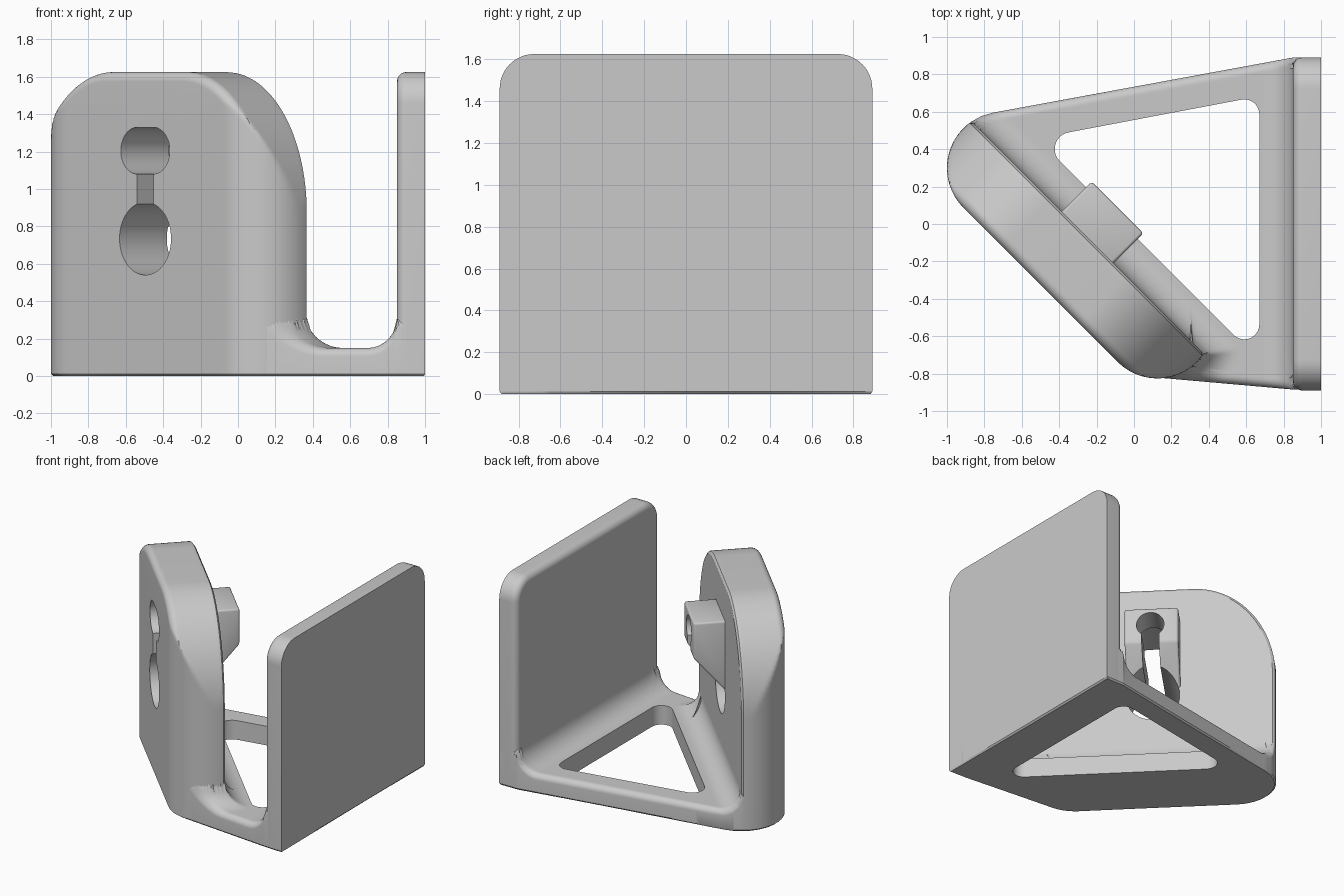
import bpy, bmesh, math
from mathutils import Vector

cube = bpy.data.objects.get("Cube")
if cube:
    bpy.data.objects.remove(cube, do_unlink=True)

GREY = (0.59, 0.59, 0.59, 1)
mat = bpy.data.materials.new("plain grey")
mat.use_nodes = True
mat.diffuse_color = GREY
mat.node_tree.nodes["Principled BSDF"].inputs["Base Color"].default_value = GREY

R2 = math.sqrt(2)
TOP, FLOOR, FILLET, END_R = 1.625, 0.15, 0.16, 0.3
U_LO, U_HI, V_MID = -0.707, 0.46, -0.283      # centres of the rounded slab ends
V_FRONT, V_BACK = V_MID - END_R, -0.226       # slab faces
U_HOLE = -0.118


def diag(u, v, z):
    """Slab frame (along, through, up) to world."""
    return Vector(((u + v) / R2, (v - u) / R2, z))


def loft(name, rings, closed=False):
    """Skin equal-length closed rings; cap the ends or join last to first."""
    bm = bmesh.new()
    rows = [[bm.verts.new(p) for p in ring] for ring in rings]
    pairs = list(zip(rows, rows[1:])) + ([(rows[-1], rows[0])] if closed else [])
    for a, b in pairs:
        for i in range(len(a)):
            j = (i + 1) % len(a)
            bm.faces.new((a[i], a[j], b[j], b[i]))
    if not closed:
        bm.faces.new(rows[0])
        bm.faces.new(rows[-1])
    bmesh.ops.recalc_face_normals(bm, faces=bm.faces[:])
    me = bpy.data.meshes.new(name)
    bm.to_mesh(me)
    bm.free()
    me.materials.append(mat)
    ob = bpy.data.objects.new(name, me)
    bpy.context.collection.objects.link(ob)
    return ob


def activate(ob):
    bpy.ops.object.select_all(action='DESELECT')
    ob.select_set(True)
    bpy.context.view_layer.objects.active = ob


def rounded(corners, n=10):
    """Polygon from (x, y, radius) corners."""
    out = []
    for i, (x, y, r) in enumerate(corners):
        p = Vector((x, y))
        if r == 0:
            out.append(p)
            continue
        a = (Vector(corners[i - 1][:2]) - p).normalized()
        b = (Vector(corners[(i + 1) % len(corners)][:2]) - p).normalized()
        half = a.angle(b) / 2
        c = p + (a + b).normalized() * r / math.sin(half)
        d0 = (p + a * r / math.tan(half) - c).normalized()
        d1 = (p + b * r / math.tan(half) - c).normalized()
        out += [c + d0.slerp(d1, k / n) * r for k in range(n + 1)]
    return out


def arch(lo, hi, rx, rz, inset, n=32):
    """Upright panel profile with two rounded top corners."""
    pts = [(lo + inset, 0.012)]
    for cx, start in ((lo + rx, math.pi), (hi - rx, math.pi / 2)):
        for k in range(n + 1):
            a = start - k / n * math.pi / 2
            pts.append((cx + (rx - inset) * math.cos(a), TOP - rz + (rz - inset) * math.sin(a)))
    return pts + [(hi - inset, 0.012)]


def round_off(depth, r):
    """Inset of a rounded edge at a given depth from the face."""
    depth = min(max(depth, 0), r)
    return r - math.sqrt(depth * (2 * r - depth))


# Upright back plate, rounded along its inner edge
rings = []
for k in range(9):
    depth = 0.05 * (1 - math.cos(k / 8 * math.pi / 2))
    prof = arch(-0.89, 0.89, 0.165, 0.165, round_off(depth, 0.05), 12)
    rings.append([(0.85 + depth, y, z) for y, z in prof])
rings.append([(1, y, z) for y, z in arch(-0.89, 0.89, 0.165, 0.165, 0, 12)])
back_plate = loft("back_plate", rings)

# Diagonal slab: arched profile trimmed by the rounded ends
rings = []
a_end = math.asin((V_BACK - V_MID) / END_R)
STEPS = 40
for k in range(STEPS + 1):
    a = -math.pi / 2 + (a_end + math.pi / 2) * k / STEPS
    v = V_MID + END_R * math.sin(a)
    w = END_R * math.cos(a)
    inset = round_off(v - V_FRONT, 0.05) + round_off(V_BACK - v, 0.02)
    prof = arch(U_LO - END_R, U_HI + END_R, 0.6, 0.75, inset)
    rings.append([diag(min(max(u, U_LO - w), U_HI + w), v, z) for u, z in prof])
slab = loft("diagonal_slab", rings)

# Wedge block behind the slab
wedge = [(V_BACK - 0.014, 0.78), (0, 1.06), (0, 1.34), (V_BACK - 0.014, 1.34)]
block = loft("fastener_block", [[diag(u, v, z) for v, z in wedge] for u in (-0.32, 0.07)])
bev = block.modifiers.new("soft_edges", 'BEVEL')
bev.width, bev.segments = 0.015, 3
activate(block)
bpy.ops.object.modifier_apply(modifier=bev.name)


# Keyhole cut through slab and block
def pill(half_flat, r, z0, z1, v1, n=24):
    """Cutter with rounded sides, stretched along the slab and upward."""
    pts = []
    for k in range(2 * n):
        a = (k + 0.5) * math.pi / n
        c, s = math.cos(a), math.sin(a)
        pts.append((U_HOLE + math.copysign(half_flat, c) + r * c, (z1 if s > 0 else z0) + r * s))
    return loft("hole_cutter", [[diag(u, v, z) for u, z in pts] for v in (-0.8, v1)])


cutters = [pill(0, 0.195, 0.735, 0.735, 0.3), pill(0.06, 0.125, 1.205, 1.205, V_BACK + 0.004),
           pill(0, 0.1, 1.205, 1.205, 0.3), pill(0, 0.063, 0.735, 1.205, 0.3)]
for ob in (slab, block):
    activate(ob)
    for cutter in cutters:
        mod = ob.modifiers.new("keyhole", 'BOOLEAN')
        mod.operation, mod.solver, mod.object = 'DIFFERENCE', 'EXACT', cutter
        bpy.ops.object.modifier_apply(modifier=mod.name)
for cutter in cutters:
    bpy.data.objects.remove(cutter, do_unlink=True)

# Base frame: rows run from the triangular opening out to the rim
outline = rounded([(-1.316, 0.492, END_R), (-0.015, -0.809, END_R), (0.85, -0.885, 0),
                   (1, -0.89, 0), (1, 0.89, 0), (0.85, 0.89, 0)])
opening = rounded([(-0.518, 0.458, 0.09), (0.67, -0.73, 0.08), (0.67, 0.683, 0.08)])
CENTRE = Vector((0.35, 0.2))


def edges(poly):
    """Each side as a start point and outward normal."""
    for p, q in zip(poly, poly[1:] + poly[:1]):
        d = (q - p).normalized()
        yield p, Vector((d.y, -d.x))


rim, inner = list(edges(outline)), list(edges(opening))


def cast(sides, d):
    """Point where a ray from the centre meets a convex polygon."""
    return CENTRE + d * min((p - CENTRE).dot(n) / d.dot(n) for p, n in sides if d.dot(n) > 1e-6)


def wall_gap(p):
    """Distance to the nearer of the slab and the plate."""
    u, v = (p.x - p.y) / R2, (p.x + p.y) / R2
    along = u - min(max(u, U_LO), U_HI)
    return min(max(v - V_BACK, math.hypot(along, v - V_MID) - END_R), 0.85 - p.x)


def height(p):
    """Floor height with fillets at the walls and a rounded rim."""
    to_rim = min((q - p).dot(n) for q, n in rim)
    return FLOOR + round_off(wall_gap(p), FILLET) - round_off(to_rim, 0.045)


def wall_hit(h, o, end):
    """Fraction of the way from opening to rim where a wall begins."""
    lo, hi = 0, end
    if wall_gap(h.lerp(o, end)) < 0:
        for _ in range(20):
            mid = (lo + hi) / 2
            lo, hi = (mid, hi) if wall_gap(h.lerp(o, mid)) > 0 else (lo, mid)
    return hi


angles = {round(k * math.tau / 300 - math.pi, 4) for k in range(300)}
angles |= {round(math.atan2(p.y - CENTRE.y, p.x - CENTRE.x), 4) for p in outline + opening}
columns = []
for a in sorted(angles):
    d = Vector((math.cos(a), math.sin(a)))
    h, o = cast(inner, d), cast(rim, d)
    split = 1 - 0.07 / (o - h).length
    hit = wall_hit(h, o, split)
    ts = [hit * math.sin(k / 36 * math.pi / 2) for k in range(36)]
    ts += [hit + (split - hit) * k / 14 for k in range(14)]
    ts += [split + (1 - split) * math.sin(k / 10 * math.pi / 2) for k in range(11)]
    col = [h.to_3d()]
    for t in ts:
        p = h.lerp(o, t)
        col.append(Vector((p.x, p.y, height(p))))
    col += [Vector((o.x, o.y, 0.012)), (o - d * 0.012).to_3d()]
    columns.append(col)
base = loft("base_frame", columns, closed=True)

for ob in (back_plate, slab, block, base):
    activate(ob)
    bpy.ops.object.shade_smooth_by_angle(angle=math.radians(30))
